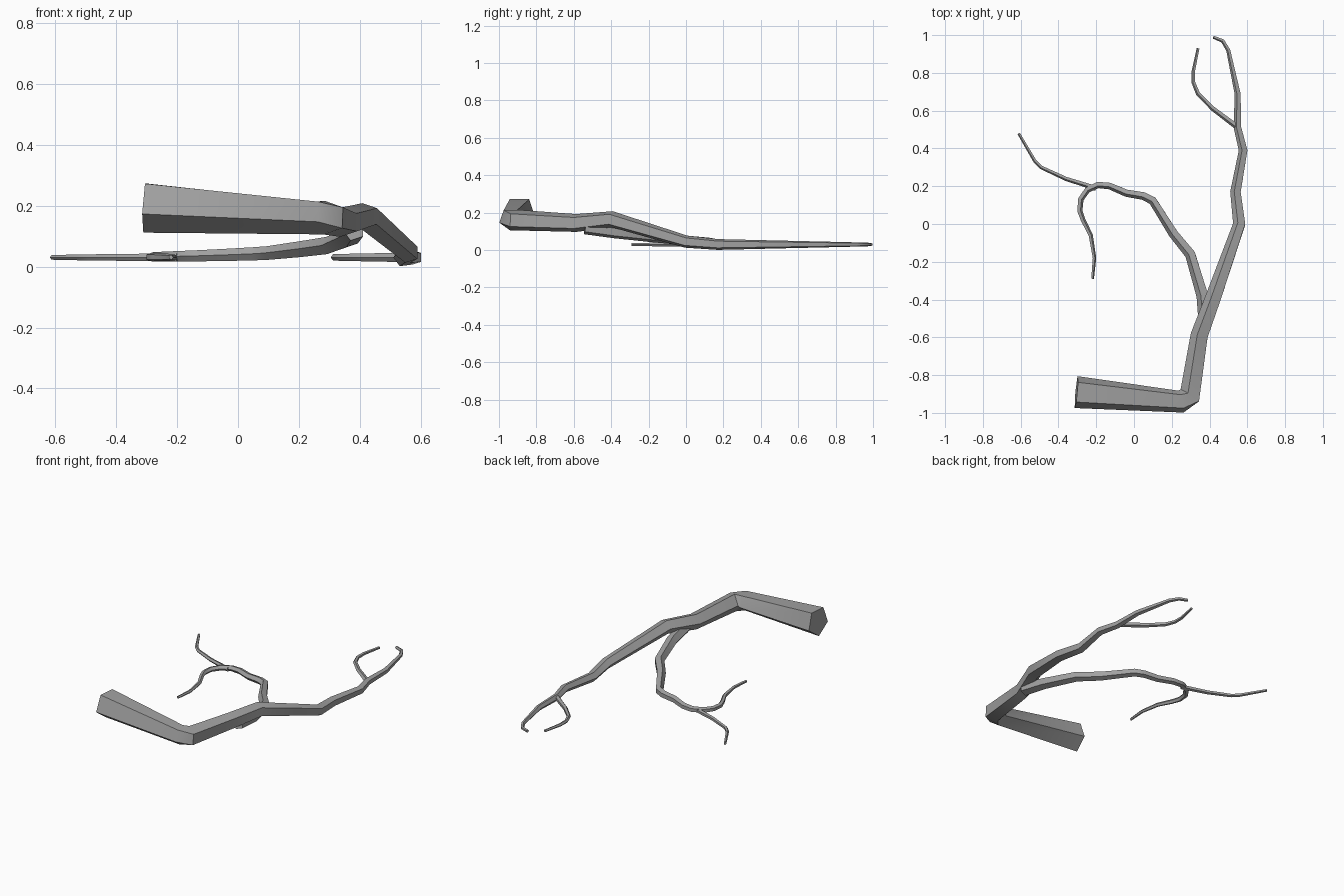
import bpy
import bmesh
from math import sin, cos, radians, tau
from mathutils import Vector

SIDES = 5
UP = Vector((0, 0, 1))
REST = .03  # height of the thin parts that lie near the ground

cube = bpy.data.objects.get("Cube")
if cube:
    bpy.data.objects.remove(cube, do_unlink=True)

GREY = (.36, .36, .36, 1)
bark = bpy.data.materials.new("grey_bark")
bark.use_nodes = True
bark.diffuse_color = GREY
bark.node_tree.nodes["Principled BSDF"].inputs["Base Color"].default_value = GREY


def arc(x, y, radius, start, end, steps):
    """Plan points along a circular bend, angles in degrees."""
    angles = [radians(start + (end - start) * i / steps) for i in range(steps + 1)]
    return [(x + radius * cos(a), y + radius * sin(a)) for a in angles]


def limb(name, path, thick, thin, sink=0, flare=1, flat_rings=0):
    """Five-sided tube whose radius tapers evenly along its length.

    Plan points without a height rest near the ground; sink lifts the root,
    flare widens the first ring, flat_rings keep one face on top."""
    points = [Vector(p if len(p) == 3 else (*p, REST)) for p in path]
    travelled = [0]
    for a, b in zip(points, points[1:]):
        travelled.append(travelled[-1] + (b - a).length)
    fractions = [d / travelled[-1] for d in travelled]
    for point, t in zip(points, fractions):
        point.z += sink * (1 - t) ** 3

    bm = bmesh.new()
    rings = []
    last = len(points) - 1
    for i, (point, t) in enumerate(zip(points, fractions)):
        before = (point - points[max(i - 1, 0)]).normalized()
        after = (points[min(i + 1, last)] - point).normalized()
        along = (before + after).normalized()
        # Mitred rings are wider across a bend
        miter = 1 / along.dot(after if i < last else before)
        side = along.cross(UP).normalized()
        up = side.cross(along)
        radius = thick + (thin - thick) * t
        if i == 0:
            radius *= flare
        roll = radians(-90 if i < flat_rings else -108)
        ring = []
        for k in range(SIDES):
            a = roll + k * tau / SIDES
            offset = side * cos(a) * miter + up * sin(a)
            ring.append(bm.verts.new(point + radius * offset))
        rings.append(ring)

    for a, b in zip(rings, rings[1:]):
        for k in range(SIDES):
            n = (k + 1) % SIDES
            bm.faces.new((a[k], a[n], b[n], b[k]))
    bm.faces.new(rings[0])
    bm.faces.new(rings[-1])
    bmesh.ops.recalc_face_normals(bm, faces=bm.faces)

    mesh = bpy.data.meshes.new(name)
    bm.to_mesh(mesh)
    bm.free()
    mesh.materials.append(bark)
    obj = bpy.data.objects.new(name, mesh)
    bpy.context.collection.objects.link(obj)
    bpy.ops.object.select_all(action='DESELECT')
    obj.select_set(True)
    bpy.context.view_layer.objects.active = obj
    bpy.ops.object.shade_smooth_by_angle(angle=radians(45))


# Thick main stem with a sharp bend, tapering to a hooked tip
stem_base = [(-.305, -.89, .2), (.25, -.94, .165), (.3, -.91, .16),
             (.35, -.59, .145), (.42, -.4, .165), (.56, 0, .045)]
stem_tip = [(.54, .17), (.58, .39), (.55, .51), (.55, .69),
            (.5, .92), (.47, .97), (.42, .99)]
limb("main_stem", stem_base + stem_tip, thick=.073, thin=.009,
     flare=1.22, flat_rings=2)

# Thin twig near the tip of the stem
limb("tip_twig", [(.54, .52), (.42, .61), (.34, .69), (.315, .75),
                  (.315, .81), (.34, .93)], thick=.016, thin=.008)

# Side branch leaving the underside of the stem and curling round
branch_root = [(.38, -.54), (.365, -.38), (.3, -.16), (.21, -.05),
               (.1, .125), (.05, .15), (-.04, .165)]
branch_curl = arc(-.17, .09, .12, start=70, end=190, steps=4)
branch_end = [(-.27, .02), (-.23, -.06), (-.21, -.18), (-.22, -.29)]
limb("side_branch", branch_root + branch_curl + branch_end,
     thick=.037, thin=.008, sink=.09)

# Thin twig leaving the bend of the side branch
limb("side_twig", [(-.2, .19), (-.36, .24), (-.49, .3), (-.525, .335),
                   (-.61, .48)], thick=.014, thin=.008)
